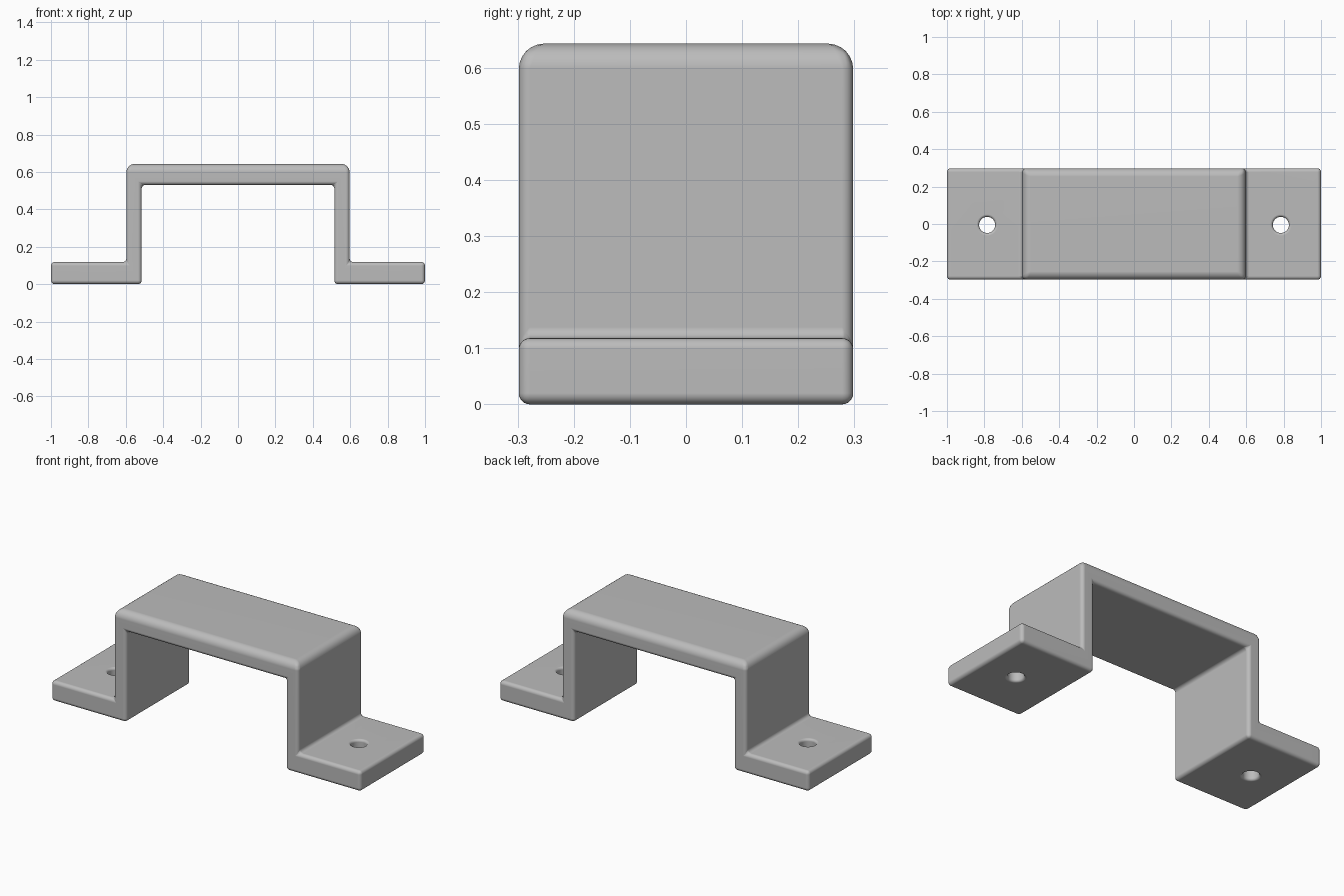
import bpy, bmesh, math

if "Cube" in bpy.data.objects:
    bpy.data.objects.remove(bpy.data.objects["Cube"])

DEPTH = 0.298            # half depth
TOP, CEILING, FLANGE = 0.643, 0.53, 0.118
OUTER, INNER = 0.597, 0.515
HOLE_X, HOLE_Y, HOLE_R, FLARE = 0.785, -0.005, 0.043, 0.014
BIG, SMALL = 0.045, 0.02  # edge radii

metal = bpy.data.materials.new("grey metal")
metal.use_nodes = True
colour = (0.5, 0.5, 0.5, 1)
metal.diffuse_color = colour
metal.node_tree.nodes["Principled BSDF"].inputs["Base Color"].default_value = colour


def add_object(name, bm):
    bmesh.ops.recalc_face_normals(bm, faces=bm.faces)
    mesh = bpy.data.meshes.new(name)
    bm.to_mesh(mesh)
    bm.free()
    mesh.materials.append(metal)
    obj = bpy.data.objects.new(name, mesh)
    bpy.context.collection.objects.link(obj)
    return obj


# Bracket body: a mirrored hat profile extruded front to back
half = [(INNER, CEILING), (INNER, 0), (1, 0), (1, FLANGE), (OUTER, FLANGE), (OUTER, TOP)]
profile = half + [(-x, z) for x, z in reversed(half)]
bm = bmesh.new()
face = bm.faces.new([bm.verts.new((x, -DEPTH, z)) for x, z in profile])
extruded = bmesh.ops.extrude_face_region(bm, geom=[face])["geom"]
bmesh.ops.translate(bm, vec=(0, 2 * DEPTH, 0),
                    verts=[v for v in extruded if isinstance(v, bmesh.types.BMVert)])

# Larger rounding around the top plate, smaller everywhere else
weight = bm.edges.layers.float.new("bevel_weight_edge")
for edge in bm.edges:
    on_top = all(v.co.z > TOP - 0.01 for v in edge.verts)
    edge[weight] = 1 if on_top else SMALL / BIG
bracket = add_object("mounting_bracket", bm)
bevel = bracket.modifiers.new("rounded edges", "BEVEL")
bevel.limit_method = "WEIGHT"
bevel.width = BIG
bevel.segments = 6

# Screw holes: lathed cutters that flare into a rounded rim at both ends
arc = [(HOLE_R + FLARE * (1 - math.cos(a)), FLANGE - FLARE * (1 - math.sin(a)))
       for a in (math.pi / 2 * i / 5 for i in range(6))]
top_half = arc + [(HOLE_R + FLARE, FLANGE + 0.05)]
top_half[5] = (HOLE_R + FLARE, FLANGE)
lower = [(r, FLANGE - z) for r, z in reversed(top_half)]
upper = [(HOLE_R + FLARE * (1 - math.cos(a)), FLANGE - FLARE + FLARE * math.sin(a))
         for a in (math.pi / 2 * i / 5 for i in range(6))]
upper.append((HOLE_R + FLARE, FLANGE + 0.05))
lower = [(r, FLANGE - z) for r, z in reversed(upper)]
bm = bmesh.new()
SIDES = 40
for side in (-1, 1):
    rings = []
    for r, z in lower + upper:
        rings.append([bm.verts.new((side * HOLE_X + r * math.cos(math.tau * i / SIDES),
                                    HOLE_Y + r * math.sin(math.tau * i / SIDES), z))
                      for i in range(SIDES)])
    for a, b in zip(rings, rings[1:]):
        for i in range(SIDES):
            j = (i + 1) % SIDES
            bm.faces.new((a[i], a[j], b[j], b[i]))
    bm.faces.new(rings[0])
    bm.faces.new(rings[-1])
cutter = add_object("hole_cutter", bm)
cutter.hide_render = True
cut = bracket.modifiers.new("screw holes", "BOOLEAN")
cut.operation = "DIFFERENCE"
cut.solver = "EXACT"
cut.object = cutter

# Bake the shape, drop the cutter and shade
bpy.ops.object.select_all(action="DESELECT")
bpy.context.view_layer.objects.active = bracket
bracket.select_set(True)
bpy.ops.object.convert(target="MESH")
bpy.data.objects.remove(cutter)
bpy.ops.object.shade_smooth_by_angle(angle=math.radians(40))
normals = bracket.modifiers.new("flat face normals", "WEIGHTED_NORMAL")
normals.keep_sharp = True
